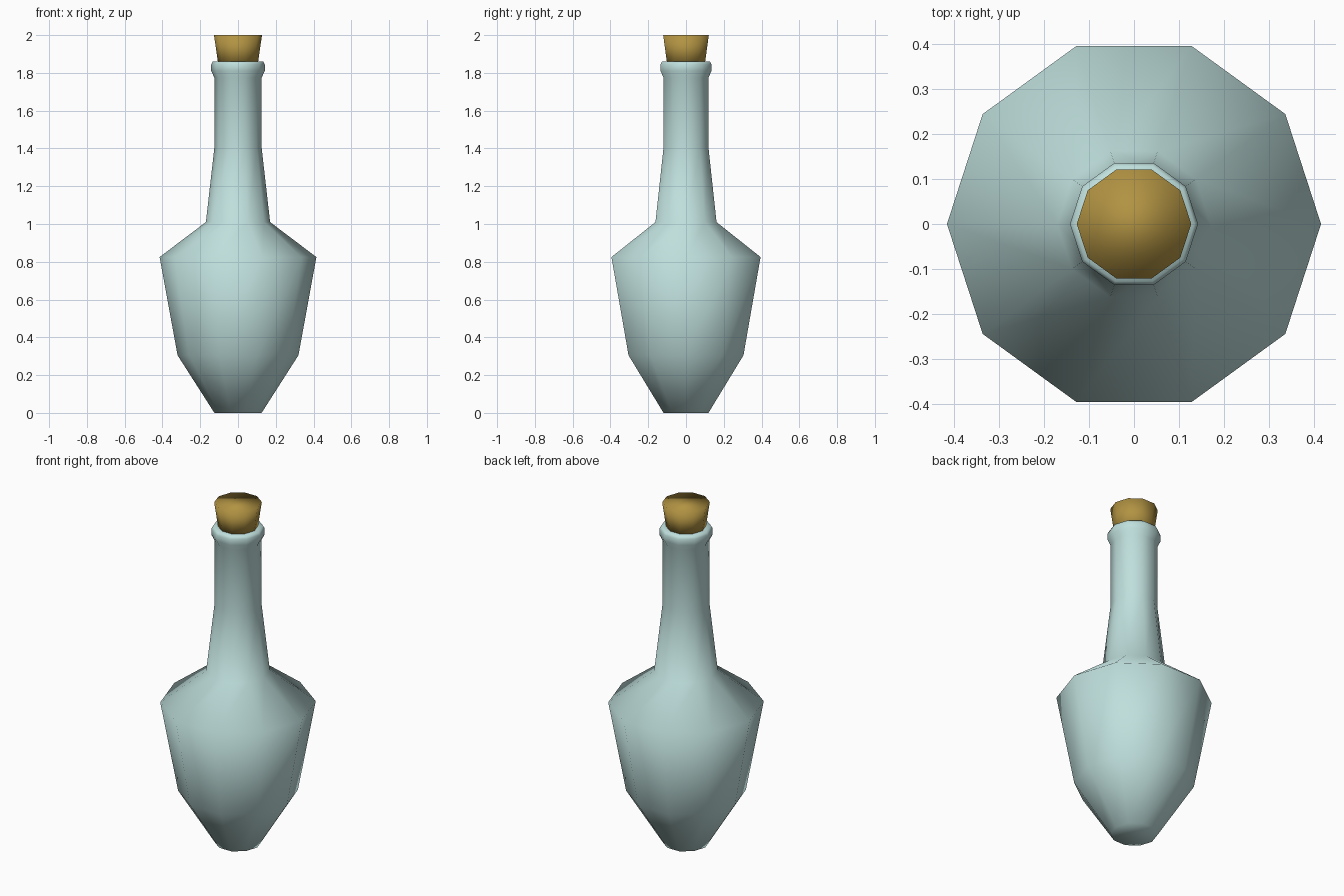
import bpy, bmesh, math

if "Cube" in bpy.data.objects:
    bpy.data.objects.remove(bpy.data.objects["Cube"])

SIDES = 10


def material(name, rgb):
    m = bpy.data.materials.new(name)
    m.diffuse_color = (*rgb, 1.0)
    m.use_nodes = True
    m.node_tree.nodes["Principled BSDF"].inputs["Base Color"].default_value = m.diffuse_color
    return m


def lathe(name, profile, mat):
    """Revolve (radius, height) points into a closed, smooth ten-sided body."""
    bm = bmesh.new()
    rings = []
    for r, z in profile:
        rings.append([bm.verts.new((r * math.cos(2 * math.pi * i / SIDES),
                                    r * math.sin(2 * math.pi * i / SIDES), z))
                      for i in range(SIDES)])
    for a, b in zip(rings, rings[1:]):
        for i in range(SIDES):
            j = (i + 1) % SIDES
            bm.faces.new((a[i], a[j], b[j], b[i]))
    bm.faces.new(rings[0][::-1])
    bm.faces.new(rings[-1])
    for f in bm.faces:
        f.smooth = True
    bmesh.ops.recalc_face_normals(bm, faces=bm.faces)
    me = bpy.data.meshes.new(name)
    bm.to_mesh(me)
    bm.free()
    me.materials.append(mat)
    ob = bpy.data.objects.new(name, me)
    bpy.context.collection.objects.link(ob)
    return ob


glass = material("pale_teal_glass", (0.52, 0.74, 0.72))
cork_mat = material("cork_brown", (0.44, 0.29, 0.055))

# Bottle: tapered foot, wide shoulder, long neck and rolled lip
lathe("bottle", [(0.125, 0.0), (0.32, 0.305), (0.415, 0.825), (0.17, 1.01),
                 (0.125, 1.405), (0.125, 1.775), (0.142, 1.81),
                 (0.142, 1.845), (0.134, 1.86), (0.10, 1.86)], glass)

# Cork stopper, flaring towards the top
lathe("cork", [(0.104, 1.84), (0.127, 2.0)], cork_mat)
